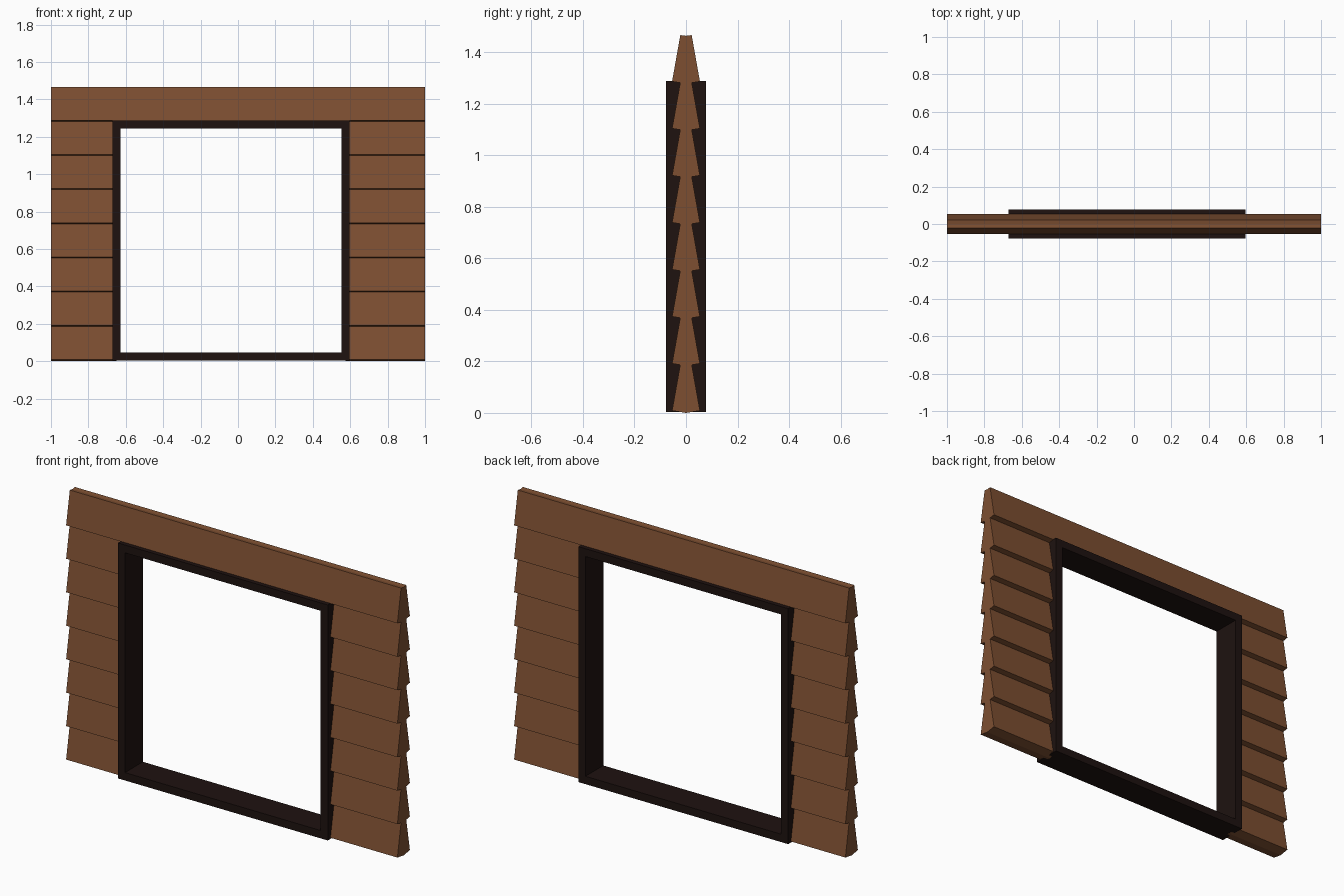
import bpy

if "Cube" in bpy.data.objects:
    bpy.data.objects.remove(bpy.data.objects["Cube"])

PITCH = 0.1826            # vertical spacing of the boards
ROWS = 8
FRAME_L, FRAME_R = -0.671, 0.596
FRAME_B, FRAME_T = 0.003, 1.288
BAR = 0.043               # frame bar thickness
DEPTH = 0.077             # frame half depth


def material(name, color):
    mat = bpy.data.materials.new(name)
    mat.diffuse_color = color
    mat.use_nodes = True
    mat.node_tree.nodes["Principled BSDF"].inputs["Base Color"].default_value = mat.diffuse_color
    return mat


wood = material("brown_wood", (0.205, 0.078, 0.031, 1))
dark = material("dark_wood", (0.013, 0.006, 0.005, 1))


def prism(name, profile, x0, x1, mat):
    """Extrude a (y, z) profile along x."""
    n = len(profile)
    verts = [(x, y, z) for x in (x0, x1) for y, z in profile]
    faces = [(i, (i + 1) % n, n + (i + 1) % n, n + i) for i in range(n)]
    faces = [f[::-1] for f in faces]
    faces += [tuple(range(n)), tuple(range(2 * n - 1, n - 1, -1))]
    faces[-2], faces[-1] = faces[-2][::-1], faces[-1][::-1]
    mesh = bpy.data.meshes.new(name)
    mesh.from_pydata(verts, [], faces)
    mesh.materials.append(mat)
    obj = bpy.data.objects.new(name, mesh)
    bpy.context.collection.objects.link(obj)
    return obj


def bar(name, x0, x1, z0, z1):
    profile = [(-DEPTH, z0), (DEPTH, z0), (DEPTH, z1), (-DEPTH, z1)]
    return prism(name, profile, x0, x1, dark)


# Clapboards: tapered on both faces, split around the opening below the top row
half = [(0, 0), (0.054, 0.009), (0.022, 0.189), (0, 0.186)]
section = half + [(-y, z) for y, z in half[2:0:-1]]
for row in range(ROWS):
    profile = [(y, z + row * PITCH) for y, z in section]
    if row == ROWS - 1:
        prism("top_board", profile, -1, 1, wood)
    else:
        prism(f"left_board_{row + 1}", profile, -1, FRAME_L + BAR / 2, wood)
        prism(f"right_board_{row + 1}", profile, FRAME_R - BAR / 2, 1, wood)

# Window frame
bar("left_jamb", FRAME_L, FRAME_L + BAR, FRAME_B, FRAME_T)
bar("right_jamb", FRAME_R - BAR, FRAME_R, FRAME_B, FRAME_T)
bar("frame_head", FRAME_L + BAR, FRAME_R - BAR, FRAME_T - BAR, FRAME_T)
bar("frame_sill", FRAME_L + BAR, FRAME_R - BAR, FRAME_B, FRAME_B + BAR)

# Make all face normals point outward
import bmesh
for obj in bpy.context.collection.objects:
    bm = bmesh.new()
    bm.from_mesh(obj.data)
    bmesh.ops.recalc_face_normals(bm, faces=bm.faces)
    bm.to_mesh(obj.data)
    bm.free()
